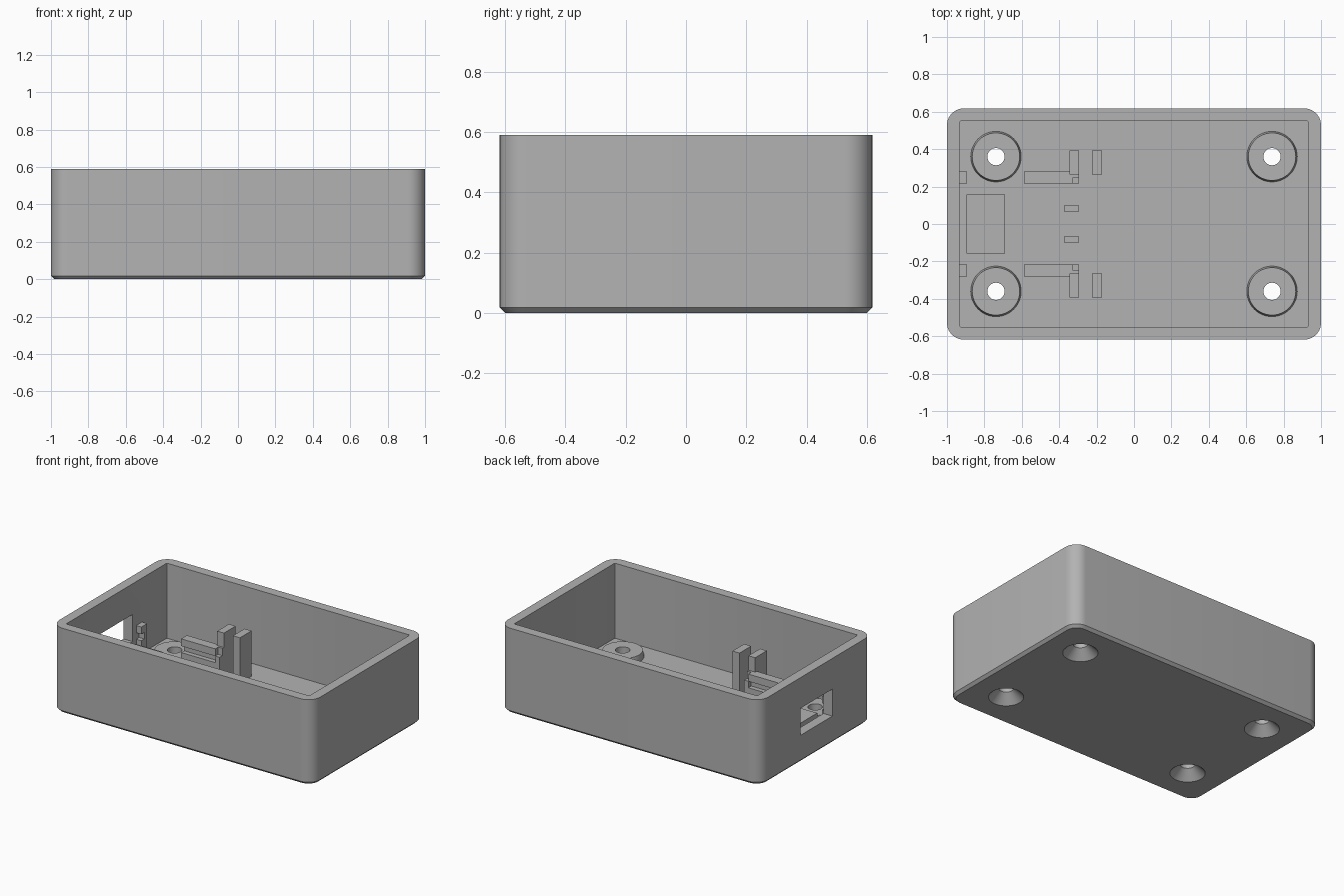
import bpy, bmesh, math
from mathutils import Matrix, Vector

cube = bpy.data.objects.get("Cube")
if cube:
    bpy.data.objects.remove(cube)

grey = bpy.data.materials.new("grey plastic")
grey.use_nodes = True
grey.diffuse_color = (0.45, 0.45, 0.45, 1)
grey.node_tree.nodes["Principled BSDF"].inputs["Base Color"].default_value = (0.45, 0.45, 0.45, 1)

FLOOR, TOP = 0.07, 0.59
SLOT_LOW, SLOT_HIGH, RAIL_TOP = 0.19, 0.235, 0.285


def finish(bm, name):
    bmesh.ops.recalc_face_normals(bm, faces=bm.faces)
    mesh = bpy.data.meshes.new(name)
    bm.to_mesh(mesh)
    bm.free()
    mesh.materials.append(grey)
    obj = bpy.data.objects.new(name, mesh)
    bpy.context.collection.objects.link(obj)
    return obj


def add_box(bm, x, y, z):
    """Box from three (low, high) ranges."""
    size = Vector([r[1] - r[0] for r in (x, y, z)])
    mid = Vector([(r[0] + r[1]) / 2 for r in (x, y, z)])
    return bmesh.ops.create_cube(
        bm, size=1, matrix=Matrix.Translation(mid) @ Matrix.Diagonal(size).to_4x4())["verts"]


def boxes(name, ranges):
    bm = bmesh.new()
    for r in ranges:
        add_box(bm, *r)
    return finish(bm, name)


def rounded_box(name, hx, hy, z, radius, segments, chamfer=0):
    bm = bmesh.new()
    add_box(bm, (-hx, hx), (-hy, hy), z)
    upright = [e for e in bm.edges if abs(e.verts[0].co.z - e.verts[1].co.z) > 0.01]
    bmesh.ops.bevel(bm, geom=upright, offset=radius, segments=segments, profile=0.5, affect='EDGES')
    if chamfer:
        rim = [e for e in bm.edges if all(v.co.z < z[0] + 0.001 for v in e.verts)]
        bmesh.ops.bevel(bm, geom=rim, offset=chamfer, segments=1, affect='EDGES')
    return finish(bm, name)


def turned(name, profile, x, y, sides=48):
    """Closed solid of revolution from (radius, height) points."""
    bm = bmesh.new()
    rings = [[bm.verts.new((x + r * math.cos(2 * math.pi * i / sides),
                            y + r * math.sin(2 * math.pi * i / sides), z))
              for i in range(sides)] for r, z in profile]
    for low, high in zip(rings, rings[1:]):
        for i in range(sides):
            j = (i + 1) % sides
            bm.faces.new((low[i], low[j], high[j], high[i]))
    bm.faces.new(rings[0])
    bm.faces.new(rings[-1])
    return finish(bm, name)


def combine(target, tool, operation):
    mod = target.modifiers.new("combine", 'BOOLEAN')
    mod.operation, mod.object, mod.solver = operation, tool, 'EXACT'
    bpy.context.view_layer.objects.active = target
    bpy.ops.object.modifier_apply(modifier=mod.name)
    bpy.data.objects.remove(tool)


# Open case with rounded corners and a chamfered base
case = rounded_box("case", 1, 0.618, (0, TOP), 0.09, 10, 0.018)
combine(case, rounded_box("cavity", 0.932, 0.551, (FLOOR, 1), 0.008, 2), 'DIFFERENCE')

# Connector window in one end wall
combine(case, boxes("window", [((-1.1, -0.9), (-0.175, 0.175), (SLOT_LOW, 0.377))]), 'DIFFERENCE')

# Screw bosses with countersunk holes from below
for x in (-0.738, 0.738):
    for y in (-0.36, 0.36):
        combine(case, turned("boss", [(0.135, 0.05), (0.135, 0.075), (0.127, 0.113)], x, y), 'UNION')
        combine(case, turned("screw_hole", [(0.12, -0.01), (0.11, 0), (0.046, 0.062), (0.046, 0.2)],
                             x, y), 'DIFFERENCE')

bpy.ops.object.select_all(action='DESELECT')
case.select_set(True)
bpy.context.view_layer.objects.active = case
bpy.ops.object.shade_smooth_by_angle(angle=math.radians(30))


def on_side(side, low, high):
    return tuple(sorted((side * low, side * high)))


BASE = FLOOR - 0.01
for side, label in ((1, "back"), (-1, "front")):
    lip, spine = on_side(side, 0.217, 0.249), on_side(side, 0.249, 0.281)

    # Slotted board rail with an end stop
    rail_x = (-0.588, -0.294)
    boxes(label + "_rail", [
        (rail_x, on_side(side, 0.217, 0.281), (BASE, SLOT_LOW)),
        (rail_x, spine, (SLOT_LOW, RAIL_TOP)),
        ((-0.588, -0.326), lip, (SLOT_HIGH, RAIL_TOP)),
        ((-0.326, -0.294), lip, (SLOT_LOW, SLOT_HIGH))])

    # Slotted holder against the end wall
    wall_x = (-0.94, -0.893)
    boxes(label + "_wall_holder", [
        (wall_x, on_side(side, 0.217, 0.281), (BASE, SLOT_LOW)),
        (wall_x, spine, (SLOT_LOW, SLOT_HIGH)),
        (wall_x, on_side(side, 0.217, 0.281), (SLOT_HIGH, RAIL_TOP))])

    # Pair of tall panel posts
    for name, x in (("_inner_post", (-0.345, -0.293)), ("_outer_post", (-0.225, -0.171))):
        boxes(label + name, [(x, on_side(side, 0.265, 0.393), (BASE, 0.385))])

    # Small board support
    boxes(label + "_support", [((-0.374, -0.294), on_side(side, 0.067, 0.1), (BASE, SLOT_LOW))])

# Block under the connector
boxes("connector_block", [((-0.896, -0.69), (-0.158, 0.158), (BASE, SLOT_LOW))])
